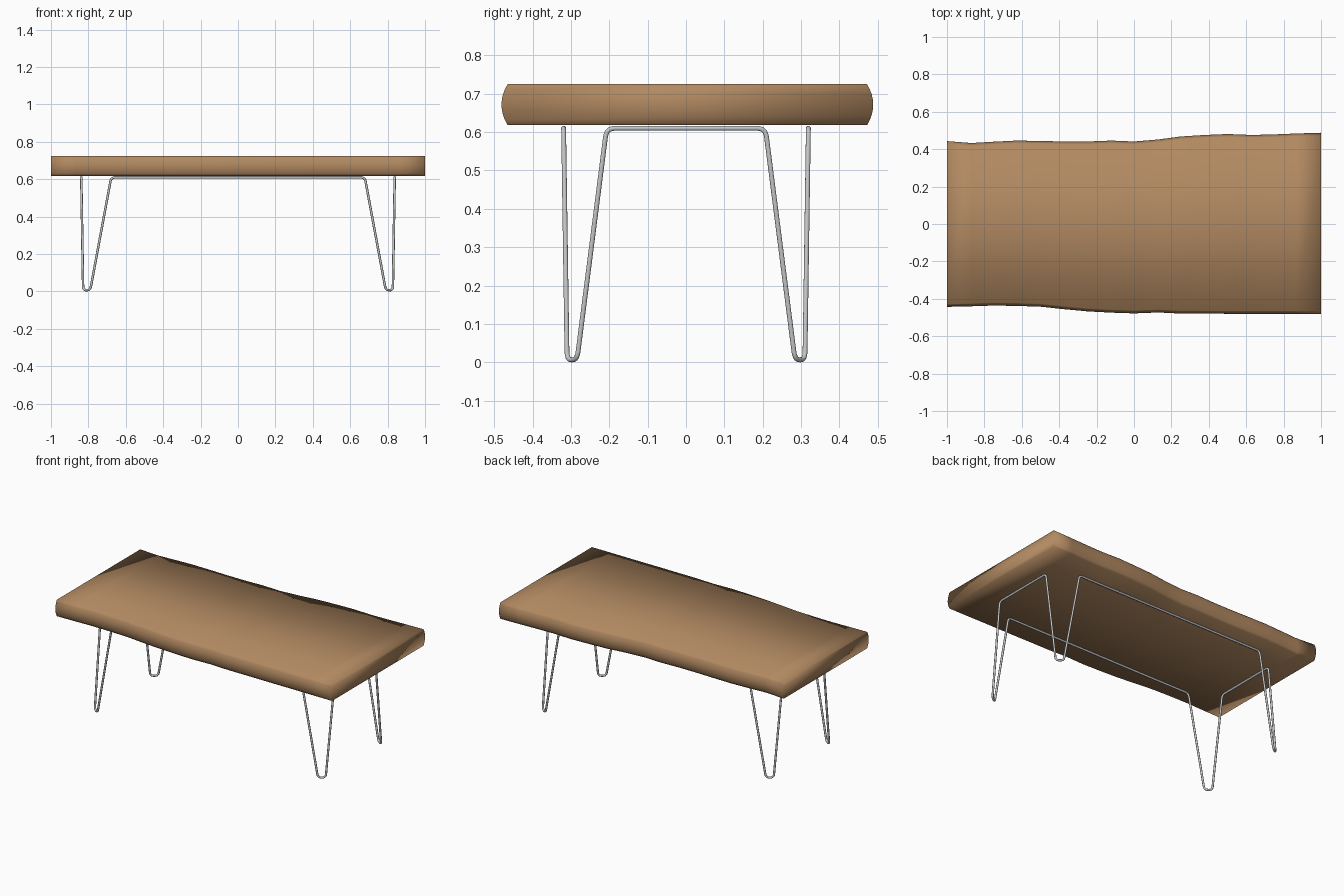
import bpy, bmesh, math
from mathutils import Vector

if "Cube" in bpy.data.objects:
    bpy.data.objects.remove(bpy.data.objects["Cube"])


def material(name, rgb):
    m = bpy.data.materials.new(name)
    m.diffuse_color = (*rgb, 1)
    m.use_nodes = True
    m.node_tree.nodes["Principled BSDF"].inputs["Base Color"].default_value = m.diffuse_color
    return m


wood = material("warm_wood", (0.44, 0.25, 0.12))
steel = material("brushed_steel", (0.56, 0.57, 0.59))

# Live-edge outline of the slab: (x, front edge y, back edge y)
outline = [(-1.0, -.443, .443), (-.87, -.440, .433), (-.75, -.436, .440),
           (-.63, -.438, .446), (-.5, -.442, .444), (-.38, -.455, .441),
           (-.25, -.467, .441), (-.12, -.474, .446), (0, -.478, .441),
           (.13, -.473, .452), (.25, -.479, .468), (.38, -.479, .476),
           (.5, -.480, .481), (.63, -.480, .476), (.75, -.480, .479),
           (.87, -.481, .484), (1.0, -.481, .488)]
Z_LOW, Z_HIGH, BULGE, STEPS = 0.618, 0.725, 0.016, 8

# Table top: bulged cross-sections bridged along x
bm = bmesh.new()
rings = []
for x, front, back in outline:
    ring = []
    for edge, sign, order in ((front, -1, range(STEPS + 1)),
                              (back, 1, range(STEPS, -1, -1))):
        for i in order:
            t = i / STEPS
            inset = BULGE * (2 * t - 1) ** 2
            ring.append(bm.verts.new((x, edge - sign * inset,
                                      Z_LOW + t * (Z_HIGH - Z_LOW))))
    rings.append(ring)
n = len(rings[0])
for a, b in zip(rings, rings[1:]):
    for i in range(n):
        j = (i + 1) % n
        bm.faces.new((a[i], a[j], b[j], b[i]))
bm.faces.new(rings[0])
bm.faces.new(rings[-1])
bmesh.ops.recalc_face_normals(bm, faces=bm.faces)
for f in bm.faces:
    f.smooth = True
mesh = bpy.data.meshes.new("table_top")
bm.to_mesh(mesh)
bm.free()
mesh.materials.append(wood)
bpy.context.collection.objects.link(bpy.data.objects.new("table_top", mesh))


def rounded(points, radius, steps=5):
    """Closed path with every corner replaced by a small curve."""
    path = []
    for k, p in enumerate(points):
        before, after = points[k - 1], points[(k + 1) % len(points)]
        a = p + (before - p).normalized() * min(radius, (before - p).length * .45)
        b = p + (after - p).normalized() * min(radius, (after - p).length * .45)
        for i in range(steps + 1):
            t = i / steps
            path.append(a * (1 - t) ** 2 + p * 2 * t * (1 - t) + b * t * t)
    return path


# Hairpin frame: one continuous bent rod forming four legs and top rails
R = 0.0065
corner = [Vector(c) for c in ((.838, .207, .610), (.828, .284, R),
                              (.790, .310, R), (.678, .319, .610))]
points = []
for sx, sy, flip in ((1, 1, False), (-1, 1, True), (-1, -1, False), (1, -1, True)):
    for c in (reversed(corner) if flip else corner):
        points.append(Vector((c.x * sx, c.y * sy, c.z)))
path = rounded(points, 0.022)

curve = bpy.data.curves.new("hairpin_leg_frame", 'CURVE')
curve.dimensions = '3D'
curve.bevel_depth = R
curve.bevel_resolution = 3
spline = curve.splines.new('POLY')
spline.points.add(len(path) - 1)
for sp, p in zip(spline.points, path):
    sp.co = (*p, 1)
spline.use_cyclic_u = True
spline.use_smooth = True
curve.materials.append(steel)
bpy.context.collection.objects.link(bpy.data.objects.new("hairpin_leg_frame", curve))
